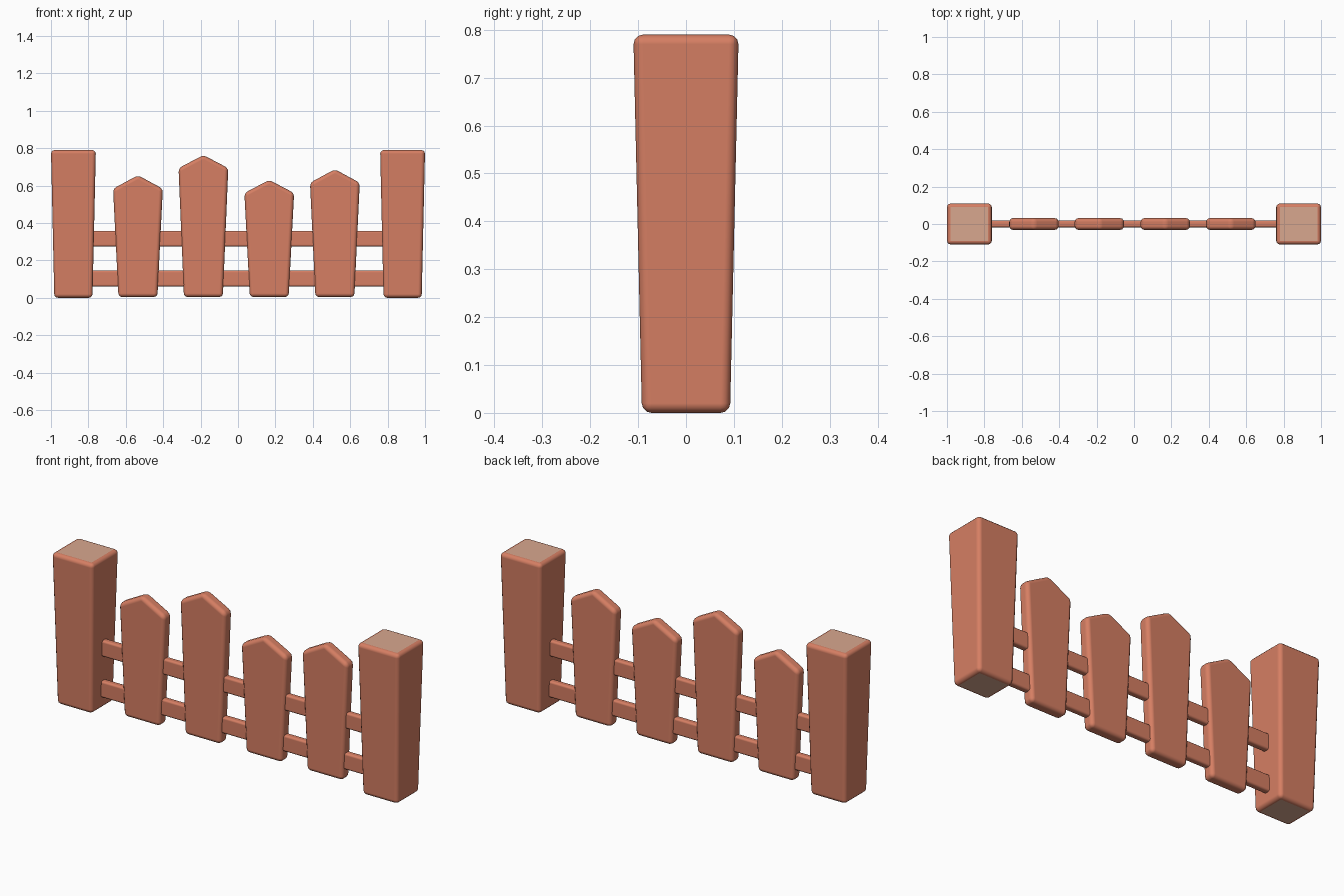
import bpy, bmesh

if "Cube" in bpy.data.objects:
    bpy.data.objects.remove(bpy.data.objects["Cube"])


def material(name, rgb):
    m = bpy.data.materials.new(name)
    m.diffuse_color = (*rgb, 1.0)
    m.use_nodes = True
    m.node_tree.nodes["Principled BSDF"].inputs["Base Color"].default_value = m.diffuse_color
    return m


WOOD = material("warm_wood", (0.67, 0.21, 0.125))
END_GRAIN = material("pale_end_grain", (0.69, 0.39, 0.275))


def finish(name, bm, bevel, mats):
    """Turn a bmesh into a smooth object with rounded edges."""
    bmesh.ops.recalc_face_normals(bm, faces=bm.faces[:])
    for f in bm.faces:
        f.smooth = True
    me = bpy.data.meshes.new(name)
    bm.to_mesh(me)
    bm.free()
    for m in mats:
        me.materials.append(m)
    ob = bpy.data.objects.new(name, me)
    bpy.context.collection.objects.link(ob)
    mod = ob.modifiers.new("rounded_edges", 'BEVEL')
    mod.width = bevel
    mod.segments = 3
    mod.material = 0
    mod.harden_normals = True
    return ob


def post(name, x):
    """Square post, wider at the top, with pale ends."""
    bm = bmesh.new()
    bmesh.ops.create_cube(bm, size=2)
    for v in bm.verts:
        top = v.co.z > 0
        v.co.x = x + v.co.x * (0.12 if top else 0.102)
        v.co.y *= 0.11 if top else 0.092
        v.co.z = 0.79 if top else 0.0
    bm.normal_update()
    for f in bm.faces:
        f.material_index = 1 if abs(f.normal.z) > 0.9 else 0
    finish(name, bm, 0.02, [WOOD, END_GRAIN])


def picket(name, x, shoulder, peak):
    """Tapered board with a pointed top."""
    profile = [(-0.104, 0.004), (0.104, 0.004), (0.133, shoulder),
               (0, peak), (-0.133, shoulder)]
    bm = bmesh.new()
    face = bm.faces.new([bm.verts.new((x + px, -0.031, pz)) for px, pz in profile])
    ext = bmesh.ops.extrude_face_region(bm, geom=[face], use_keep_orig=True)
    for v in ext["geom"]:
        if isinstance(v, bmesh.types.BMVert):
            v.co.y = 0.031
    finish(name, bm, 0.02, [WOOD])


def rail(name, z0, z1):
    """Horizontal rail running into both posts."""
    bm = bmesh.new()
    bmesh.ops.create_cube(bm, size=2)
    for v in bm.verts:
        v.co.x *= 0.81
        v.co.y *= 0.018
        v.co.z = z1 if v.co.z > 0 else z0
    finish(name, bm, 0.011, [WOOD])


# End posts
post("left_post", -0.88)
post("right_post", 0.88)

# Pickets of different heights
for i, (x, shoulder, peak) in enumerate([(-0.535, 0.583, 0.655), (-0.185, 0.693, 0.763),
                                         (0.167, 0.56, 0.63), (0.518, 0.615, 0.687)]):
    picket(f"picket_{i + 1}", x, shoulder, peak)

# Rails
rail("lower_rail", 0.06, 0.146)
rail("upper_rail", 0.274, 0.358)
